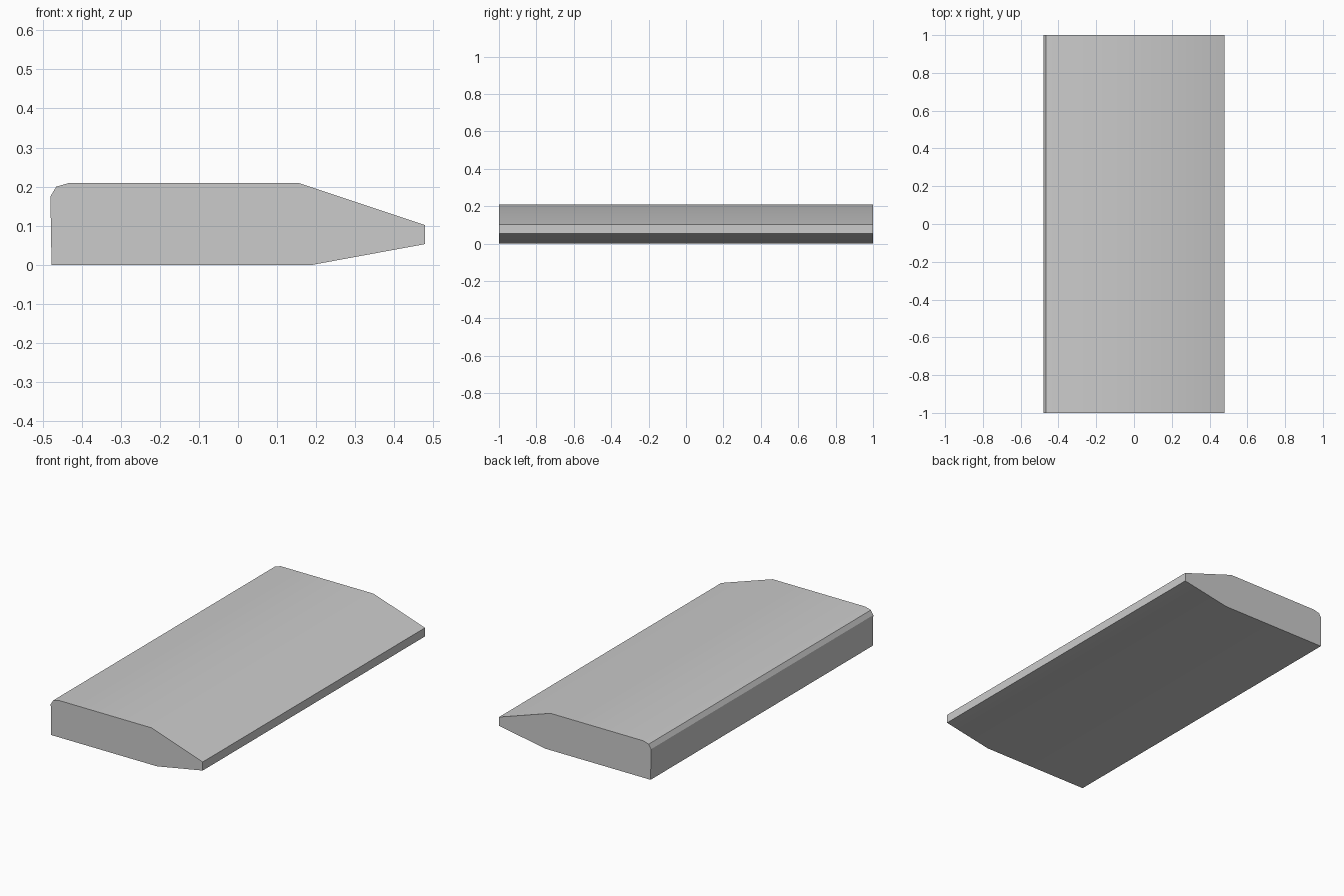
import bpy
import bmesh
import math
from mathutils import Vector

cube = bpy.data.objects.get("Cube")
if cube:
    bpy.data.objects.remove(cube, do_unlink=True)

# Plain grey material
grey = bpy.data.materials.new("plain_grey")
grey.use_nodes = True
colour = (0.6, 0.6, 0.6, 1)
grey.diffuse_color = colour
grey.node_tree.nodes["Principled BSDF"].inputs["Base Color"].default_value = colour

# Cross-section (x, z): eased corner on the right, tapered edge on the left
profile = [(-0.477, 0), (0.19, 0), (0.478, 0.053), (0.478, 0.102),
           (0.154, 0.21), (-0.43, 0.21), (-0.465, 0.2), (-0.48, 0.175)]

# Extrude the cross-section along the full length
bm = bmesh.new()
end = bm.faces.new([bm.verts.new((x, -1, z)) for x, z in profile])
result = bmesh.ops.extrude_face_region(bm, geom=[end], use_keep_orig=True)
moved = [v for v in result["geom"] if isinstance(v, bmesh.types.BMVert)]
bmesh.ops.translate(bm, verts=moved, vec=Vector((0, 2, 0)))
bmesh.ops.recalc_face_normals(bm, faces=bm.faces)

mesh = bpy.data.meshes.new("tapered_slab")
bm.to_mesh(mesh)
bm.free()
mesh.materials.append(grey)
slab = bpy.data.objects.new("tapered_slab", mesh)
bpy.context.collection.objects.link(slab)

# Blend the shallow bends, keep the corners sharp
bpy.context.view_layer.objects.active = slab
slab.select_set(True)
bpy.ops.object.shade_smooth_by_angle(angle=math.radians(30))
